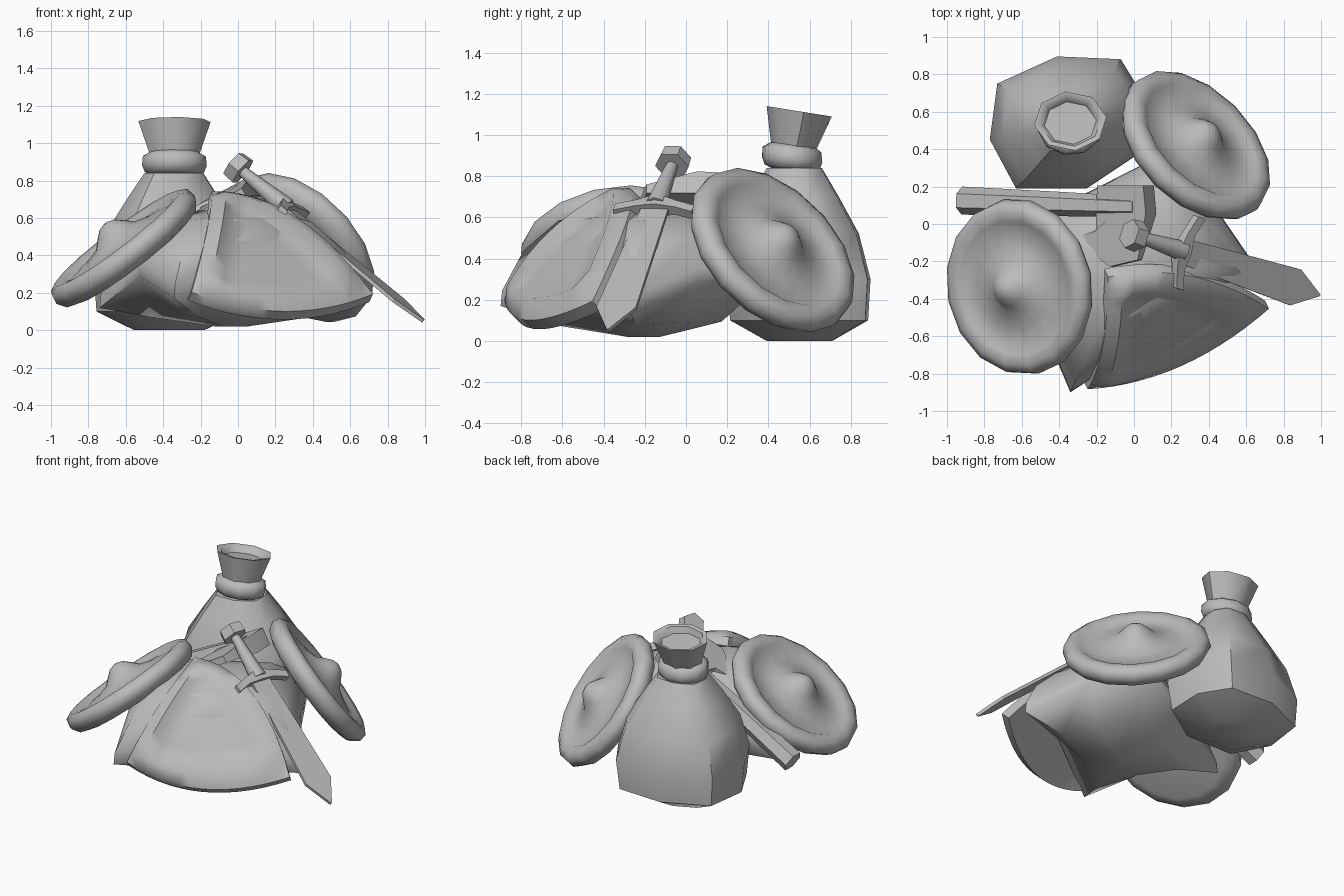
import bpy, bmesh
from math import cos, sin, radians, pi
from mathutils import Vector, Matrix

old = bpy.data.objects.get("Cube")
if old:
    bpy.data.objects.remove(old, do_unlink=True)

grey = bpy.data.materials.new("plain grey")
grey.use_nodes = True
COLOR = (0.5, 0.5, 0.5, 1)
grey.diffuse_color = COLOR
grey.node_tree.nodes["Principled BSDF"].inputs["Base Color"].default_value = COLOR


def finish(name, bm, angle=50):
    """Turn a bmesh into a shaded object."""
    bmesh.ops.recalc_face_normals(bm, faces=bm.faces)
    mesh = bpy.data.meshes.new(name)
    bm.to_mesh(mesh)
    bm.free()
    obj = bpy.data.objects.new(name, mesh)
    bpy.context.collection.objects.link(obj)
    mesh.materials.append(grey)
    bpy.ops.object.select_all(action='DESELECT')
    obj.select_set(True)
    bpy.context.view_layer.objects.active = obj
    bpy.ops.object.shade_smooth_by_angle(angle=radians(angle))
    return obj


def loft(name, rings, matrix=Matrix(), angle=50):
    """Skin a list of equal rings of points and cap both ends."""
    bm = bmesh.new()
    loops = [[bm.verts.new(matrix @ Vector(p)) for p in ring] for ring in rings]
    n = len(loops[0])
    for a, b in zip(loops, loops[1:]):
        for i in range(n):
            j = (i + 1) % n
            bm.faces.new((a[i], a[j], b[j], b[i]))
    bm.faces.new(loops[0])
    bm.faces.new(loops[-1])
    return finish(name, bm, angle)


def circle(r, z, sides, phase=0, cx=0, cy=0, tilt=0, ry=None):
    """Ring of points, optionally oval and tipped along y."""
    ry = ry or r
    pts = []
    for i in range(sides):
        a = radians(phase) + 2 * pi * i / sides
        x, y = r * cos(a), ry * sin(a)
        pts.append((cx + x, cy + y, z - tilt * y))
    return pts


def frame(origin, x, y, z):
    """Matrix whose columns are the given axes."""
    m = Matrix((x, y, z)).transposed().to_4x4()
    m.translation = origin
    return m


# Standing sack, with tied neck and open flared mouth
foot = [(0.04, 0.4), (0.05, 0.68), (-0.08, 0.89), (-0.42, 0.905),
        (-0.74, 0.76), (-0.78, 0.46), (-0.64, 0.2), (-0.26, 0.2)]
sack = [(0.45, 0), (0.95, 0.1), (1, 0.3), (0.86, 0.52), (0.6, 0.7), (0.38, 0.84)]
rings = []
for s, z in sack:
    cx, cy = -0.37 + 0.03 * z, 0.55 - 0.03 * z
    rings.append([(cx + (x + 0.37) * s, cy + (y - 0.55) * s, z) for x, y in foot])
loft("standing_sack", rings)
tie = [(0.12, 0.83), (0.16, 0.845), (0.175, 0.88), (0.17, 0.93), (0.125, 0.955)]
loft("sack_tie", [circle(r, z, 10, 8, -0.34, 0.515, 0.1, r * 0.85) for r, z in tie], angle=60)
mouth = [(0.13, 0.93, 0.52), (0.195, 1.115, 0.55), (0.165, 1.11, 0.55), (0.14, 1.07, 0.54)]
loft("sack_mouth", [circle(r, z, 8, 8, -0.34, cy, 0.16, r * 0.82) for r, z, cy in mouth])

# Slumped four-cornered bundle in the middle: three corners droop, edges arch up
corners = [Vector(c) for c in ((0.68, -0.27), (0.25, 0.42), (-0.74, -0.05), (-0.34, -0.9))]
droops = (0.15, -0.03, 0.17, 0.12)
middle = sum(corners, Vector((0, 0))) / 4
outline = []
for i, c in enumerate(corners):
    edge = (c + corners[(i + 1) % 4]) / 2
    outline += [(c, droops[i]), (middle + (edge - middle) * 0.97, 0)]
levels = [(0.02, 0.12), (0.09, 0.6), (0.29, 1), (0.36, 0.99), (0.5, 0.84), (0.6, 0.6), (0.64, 0.25)]
rings = []
for z, s in levels:
    ring = []
    for p, droop in outline:
        q = middle + (p - middle) * s
        ring.append((q.x, q.y, z - droop * s ** 4))
    rings.append(ring)
loft("slumped_bundle", rings, angle=60)

# Two round shields with rolled rims and bosses
profile = [(0.38, -0.075), (0.44, -0.055), (0.475, -0.005), (0.465, 0.045), (0.42, 0.07), (0.365, 0.06),
           (0.335, 0.038), (0.22, 0.055), (0.13, 0.085), (0.09, 0.125), (0.05, 0.16), (0.015, 0.172)]
for name, centre, normal in (
        ("right_round_shield", (-0.605, -0.335, 0.435), (-0.6, -0.12, 0.79)),
        ("left_round_shield", (0.325, 0.415, 0.435), (0.58, 0.58, 0.58))):
    m = Vector(normal).to_track_quat('Z', 'Y').to_matrix().to_4x4()
    m.translation = centre
    loft(name, [circle(r, h, 16) for r, h in profile], m)

# Bowed three-cornered shield: a curved triangular patch with a raised rim
A, B, C = Vector((-0.14, -0.28, 0.74)), Vector((-0.25, -0.88, 0.2)), Vector((0.72, -0.45, 0.19))
AB, BC, CA = Vector((-0.14, -0.71, 0.59)), Vector((0.26, -0.85, 0.0)), Vector((0.31, -0.185, 0.75))
facing = Vector((0.31, -0.67, 0.67)).normalized()
N = 14
bm = bmesh.new()
grids = []
for side in (0, 1):
    grid = {}
    for i in range(N + 1):
        for j in range(N + 1 - i):
            k = N - i - j
            u, v, w = i / N, j / N, k / N
            p = A*u*u + B*v*v + C*w*w + 2 * (AB*u*v + BC*v*w + CA*w*u)
            raised = 0.045 if min(i, j, k) == 1 else 0.005
            grid[i, j] = bm.verts.new(p + facing * (-0.06 if side else raised))
    for i in range(N):
        for j in range(N - i):
            bm.faces.new((grid[i, j], grid[i + 1, j], grid[i, j + 1]))
            if i + j < N - 1:
                bm.faces.new((grid[i + 1, j], grid[i + 1, j + 1], grid[i, j + 1]))
    grids.append(grid)
border = [(i, 0) for i in range(N)] + [(N - i, i) for i in range(N)] + [(0, N - i) for i in range(N)]
front, back = grids
for a, b in zip(border, border[1:] + border[:1]):
    bm.faces.new((front[a], front[b], back[b], back[a]))
finish("pointed_shield", bm, 55)

# Sword leaning down from the top of the pile, built along its own z axis
d = Vector((0.99, -0.32, -0.82)).normalized()
w = Vector((0.27, 0.96, 0.0))
w = (w - d * w.dot(d)).normalized()
sword = frame((0, -0.06, 0.87), w, d.cross(w), d)
loft("sword_pommel", [circle(r, z, 6) for r, z in ((0.08, -0.035), (0.085, 0.035))], sword, 20)
loft("sword_grip", [circle(r, z, 8) for r, z in ((0.03, 0.03), (0.055, 0.35))], sword)
blade = [(0.068, 0.35), (0.1, 1.15), (0.004, 1.325)]
loft("sword_blade", [[(h, t, z) for h, t in ((h, 0.01), (-h, 0.01), (-h, -0.01), (h, -0.01))]
                     for h, z in blade], sword, 15)
guard = []
for x, z, s in ((-0.2, 0.39, 0.025), (-0.1, 0.355, 0.025), (0, 0.34, 0.04), (0.1, 0.355, 0.025), (0.2, 0.39, 0.025)):
    guard.append([(x, -s, z - s), (x, s, z - s), (x, s, z + s), (x, -s, z + s)])
loft("sword_guard", guard, sword, 30)

# Axe lying behind, handle running down to the right
run = Vector((0.87, -0.03, 0.47)).normalized()
across = Vector((0, 1, 0))
across = (across - run * across.dot(run)).normalized()
axe = frame((-0.04, 0.1, 0.7), run, across, run.cross(across))
handle = frame((-0.92, 0.125, 0.23), across, run.cross(across), run)
loft("axe_handle", [circle(r, z, 6) for r, z in ((0.075, 0), (0.065, 0.6), (0.055, 1.06))], handle, 30)
outline = [(-0.15, 0.1), (0.13, 0.11), (0.15, -0.04), (0.09, -0.29), (-0.08, -0.33),
           (-0.26, -0.22), (-0.26, -0.17), (-0.17, -0.14)]
loft("axe_head", [[(x, y, z * (1 if y > -0.1 else 0.4)) for x, y in outline] for z in (-0.06, 0.06)], axe, 25)
